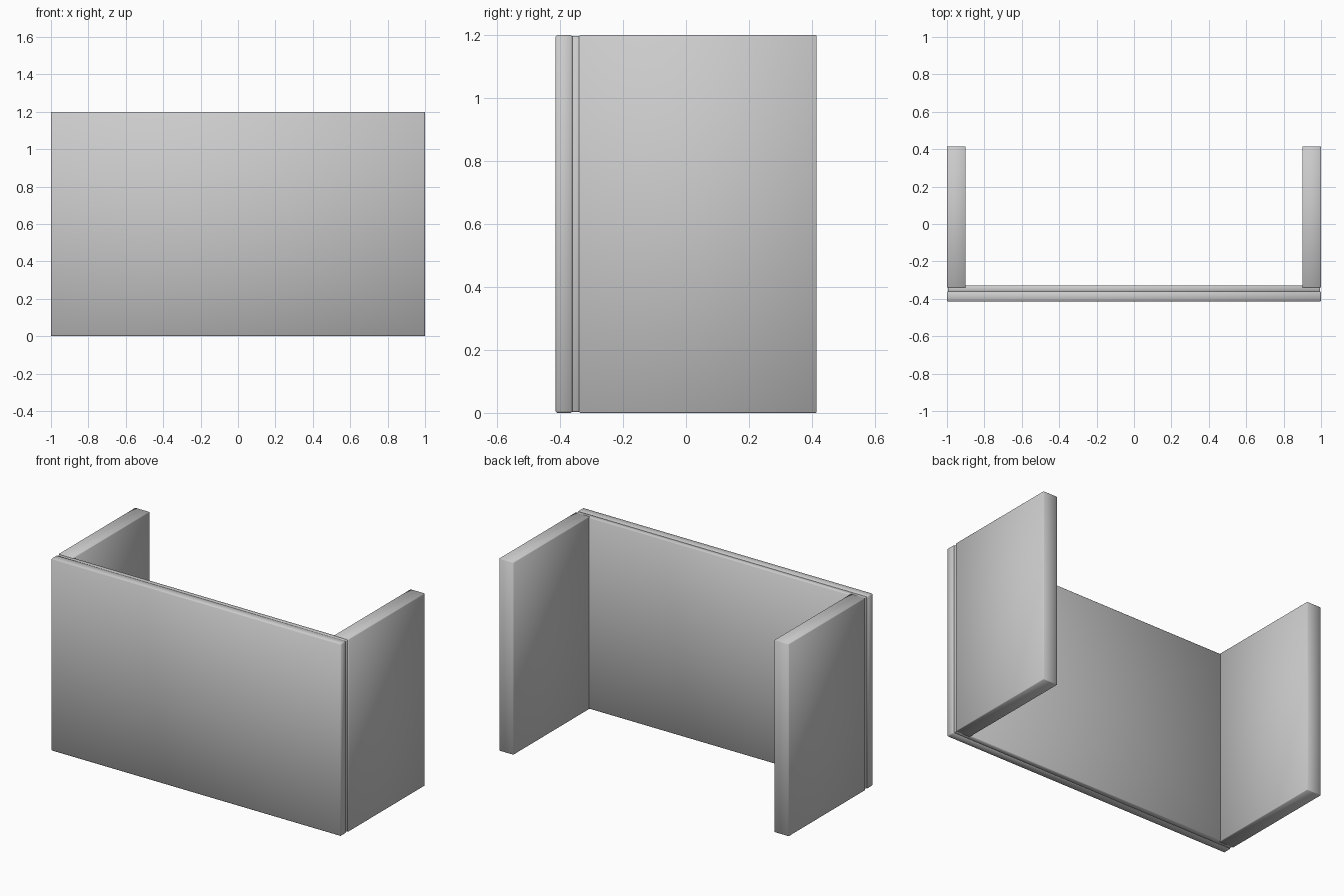
import bpy, bmesh, math

if "Cube" in bpy.data.objects:
    bpy.data.objects.remove(bpy.data.objects["Cube"])


def panel(name, lo, hi, poke_axis, bevel, smooth_angle):
    """Board between two corners; the faces along poke_axis meet at a centre point."""
    bm = bmesh.new()
    bmesh.ops.create_cube(bm, size=1)
    for v in bm.verts:
        v.co = [lo[i] if v.co[i] < 0 else hi[i] for i in range(3)]
    bmesh.ops.bevel(bm, geom=bm.edges[:], offset=bevel, segments=1,
                    profile=0.5, affect='EDGES')
    bm.normal_update()
    bmesh.ops.poke(bm, faces=[f for f in bm.faces if abs(f.normal[poke_axis]) > 0.99])
    bmesh.ops.recalc_face_normals(bm, faces=bm.faces[:])
    mesh = bpy.data.meshes.new(name)
    bm.to_mesh(mesh)
    bm.free()
    ob = bpy.data.objects.new(name, mesh)
    bpy.context.collection.objects.link(ob)
    bpy.ops.object.select_all(action='DESELECT')
    ob.select_set(True)
    bpy.context.view_layer.objects.active = ob
    bpy.ops.object.shade_smooth_by_angle(angle=math.radians(smooth_angle))
    return ob


# Wide front panel: thicker face board and a thin chamfered backing layer
panel("front_panel", (-1, -0.415, 0), (1, -0.36, 1.2), 1, 0.006, 60)
panel("front_panel_backing", (-0.995, -0.365, 0.003), (0.995, -0.33, 1.197), 1, 0.004, 60)

# Matching side panels running back from the front panel
for side, label in ((-1, "left"), (1, "right")):
    x0, x1 = sorted((side * 0.9, side * 1.0))
    panel(label + "_side_panel", (x0, -0.34, 0), (x1, 0.415, 1.2), 1, 0.003, 60)
